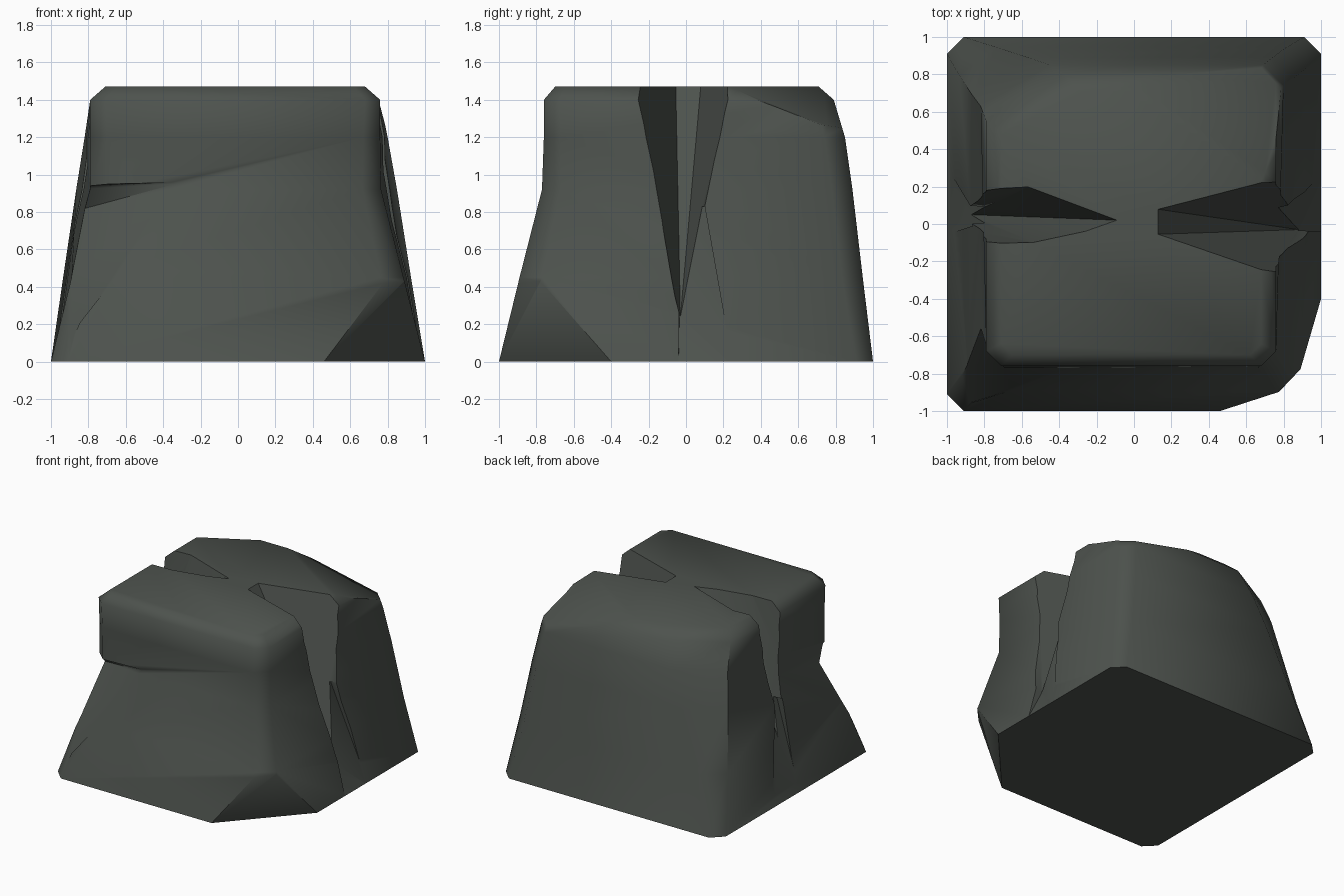
import bpy, bmesh, math
from mathutils import Vector

if "Cube" in bpy.data.objects:
    bpy.data.objects.remove(bpy.data.objects["Cube"])

stone = bpy.data.materials.new("dark grey stone")
stone.diffuse_color = (0.075, 0.085, 0.075, 1)
stone.use_nodes = True
stone.node_tree.nodes["Principled BSDF"].inputs["Base Color"].default_value = stone.diffuse_color


def finish(name, bm):
    bmesh.ops.recalc_face_normals(bm, faces=bm.faces)
    mesh = bpy.data.meshes.new(name)
    bm.to_mesh(mesh)
    bm.free()
    mesh.materials.append(stone)
    ob = bpy.data.objects.new(name, mesh)
    bpy.context.collection.objects.link(ob)
    return ob


def hull(name, points):
    bm = bmesh.new()
    for p in points:
        bm.verts.new(p)
    bmesh.ops.convex_hull(bm, input=bm.verts)
    junk = [v for v in bm.verts if not v.link_faces]
    bmesh.ops.delete(bm, geom=junk, context='VERTS')
    return finish(name, bm)


def slice_off(bm, a, b, c, outside):
    """Cut along the plane a-b-c and drop the side holding 'outside'."""
    a, b, c = Vector(a), Vector(b), Vector(c)
    n = (b - a).cross(c - a).normalized()
    if n.dot(Vector(outside) - a) < 0:
        n = -n
    bmesh.ops.bisect_plane(bm, geom=bm.verts[:] + bm.edges[:] + bm.faces[:],
                           plane_co=a, plane_no=n, dist=1e-5, clear_outer=True)
    bmesh.ops.holes_fill(bm, edges=[e for e in bm.edges if e.is_boundary], sides=0)


# Tapered block lofted from eight-sided rings: z, left front, left back,
# right front, right back, front, back, front cut, back-right cut, back-left cuts
rings = [(0, -1, -1, 1, 1, -1, 1, .09, .09, .09, .09),
         (.45, -.89, -.935, .885, .925, -.89, .945, .12, .11, .20, .15),
         (.92, -.79, -.865, .765, .85, -.77, .89, .10, .11, .30, .20),
         (1.2, -.79, -.82, .76, .80, -.76, .85, .09, .11, .37, .22),
         (1.4, -.79, -.79, .76, .76, -.76, .79, .08, .10, .43, .24),
         (1.47, -.71, -.71, .68, .68, -.70, .71, .06, .07, .42, .23)]
bm = bmesh.new()
loops = []
for z, lf, lb, rf, rb, f, b, c, d, kx, ky in rings:
    pts = [(lf + c, f), (rf - c, f), (rf, f + c), (rb, b - d),
           (rb - d, b), (lb + kx, b), (lb, b - ky), (lf, f + c)]
    loops.append([bm.verts.new((x, y, z)) for x, y in pts])
for lo, hi in zip(loops, loops[1:]):
    for i in range(8):
        j = (i + 1) % 8
        bm.faces.new((lo[i], lo[j], hi[j], hi[i]))
bm.faces.new(loops[0][::-1])
bm.faces.new(loops[-1])
bmesh.ops.triangulate(bm, faces=[f for f in bm.faces if len(f.verts) == 4])

# Broken lower front-right corner, worn upper back-right corner
slice_off(bm, (.46, -1, 0), (1, -.4, 0), (.86, -.81, .43), (1, -1, 0))
slice_off(bm, (.03, .80, 1.42), (.76, .24, 1.45), (.72, .84, 1.24), (1, 1, 2))
block = finish("stone_block", bm)

# Cracks and chips carved out of the block
T = 1.485
cutters = [
    hull("right_crack", [(.12, .08, T), (.12, -.055, T), (.76, .245, T), (.76, -.275, T),
                         (1.3, .30, T), (1.3, -.36, T), (.88, -.03, .24), (1.3, -.04, .24)]),
    hull("right_dent", [(.77, .10, .83), (.79, -.03, .83), (.88, -.035, .24), (1.01, .25, -.02),
                        (1.01, -.04, -.02), (1.3, .25, -.02), (1.3, .10, .83), (1.3, -.04, .24)]),
    hull("left_crack", [(-.08, .02, T), (-.56, .20, T), (-.79, .165, T), (-1.3, .16, T),
                        (-1.3, -.12, T), (-.79, -.095, T), (-.53, -.10, T), (-.25, -.04, T),
                        (-.79, .09, .72), (-.87, .05, .45), (-1.3, .05, .3)]),
    hull("left_dent", [(-.79, .09, .75), (-.80, -.03, .75), (-.87, .05, .45), (-1.01, .28, -.02),
                       (-1.01, -.04, -.02), (-1.3, .28, -.02), (-1.3, .1, .75)]),
    hull("front_left_chip", [(-.30, -.785, .96), (-1, -.48, .77), (-.96, -.98, .02),
                             (-1.1, -1.1, .5), (-1, -1, .96), (-1, -.60, .93)]),
]
bpy.context.view_layer.objects.active = block
block.select_set(True)
for cut in cutters:
    mod = block.modifiers.new(cut.name, 'BOOLEAN')
    mod.operation = 'DIFFERENCE'
    mod.solver = 'EXACT'
    mod.object = cut
    bpy.ops.object.modifier_apply(modifier=mod.name)
    bpy.data.objects.remove(cut)

bpy.ops.object.shade_smooth_by_angle(angle=math.radians(52))
